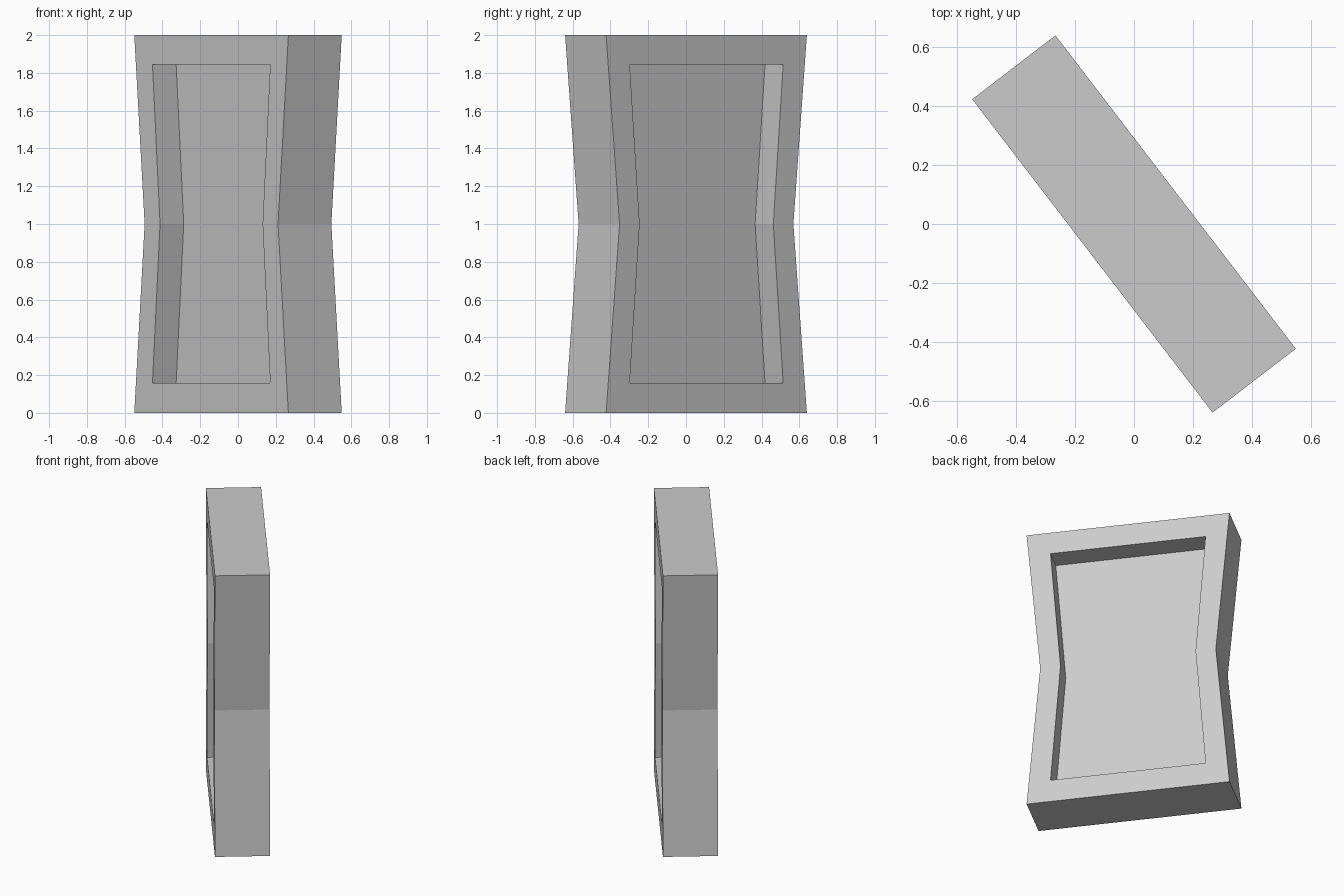
import bpy, bmesh
from math import radians

if "Cube" in bpy.data.objects:
    bpy.data.objects.remove(bpy.data.objects["Cube"])

HALF_THICK = 0.178    # half depth of the slab
HALF_WEB = 0.02       # half depth of the thin panel between the two recesses


def waisted_ring(bm, half_w, half_waist, z0, z1, y):
    """Six-point outline, pinched at mid height."""
    zm = 1.0
    pts = [(-half_w, z0), (half_w, z0), (half_waist, zm),
           (half_w, z1), (-half_w, z1), (-half_waist, zm)]
    return [bm.verts.new((x, y, z)) for x, z in pts]


OUTER = (0.67, 0.58, 0.0, 2.0)
INNER = (0.512, 0.446, 0.158, 1.845)

# Slab: rings from the front recess floor, over the rim, to the back recess floor
bm = bmesh.new()
rings = [waisted_ring(bm, *shape, y) for shape, y in (
    (INNER, -HALF_WEB), (INNER, -HALF_THICK), (OUTER, -HALF_THICK),
    (OUTER, HALF_THICK), (INNER, HALF_THICK), (INNER, HALF_WEB))]
for a, b in zip(rings, rings[1:]):
    for i in range(6):
        j = (i + 1) % 6
        bm.faces.new((a[i], a[j], b[j], b[i]))

# Recess floors
bm.faces.new(rings[0])
bm.faces.new(rings[-1])
bmesh.ops.recalc_face_normals(bm, faces=bm.faces[:])

mesh = bpy.data.meshes.new("recessed_slab")
bm.to_mesh(mesh)
bm.free()
slab = bpy.data.objects.new("recessed_slab", mesh)
slab.rotation_euler.z = radians(-52.5)
bpy.context.collection.objects.link(slab)
